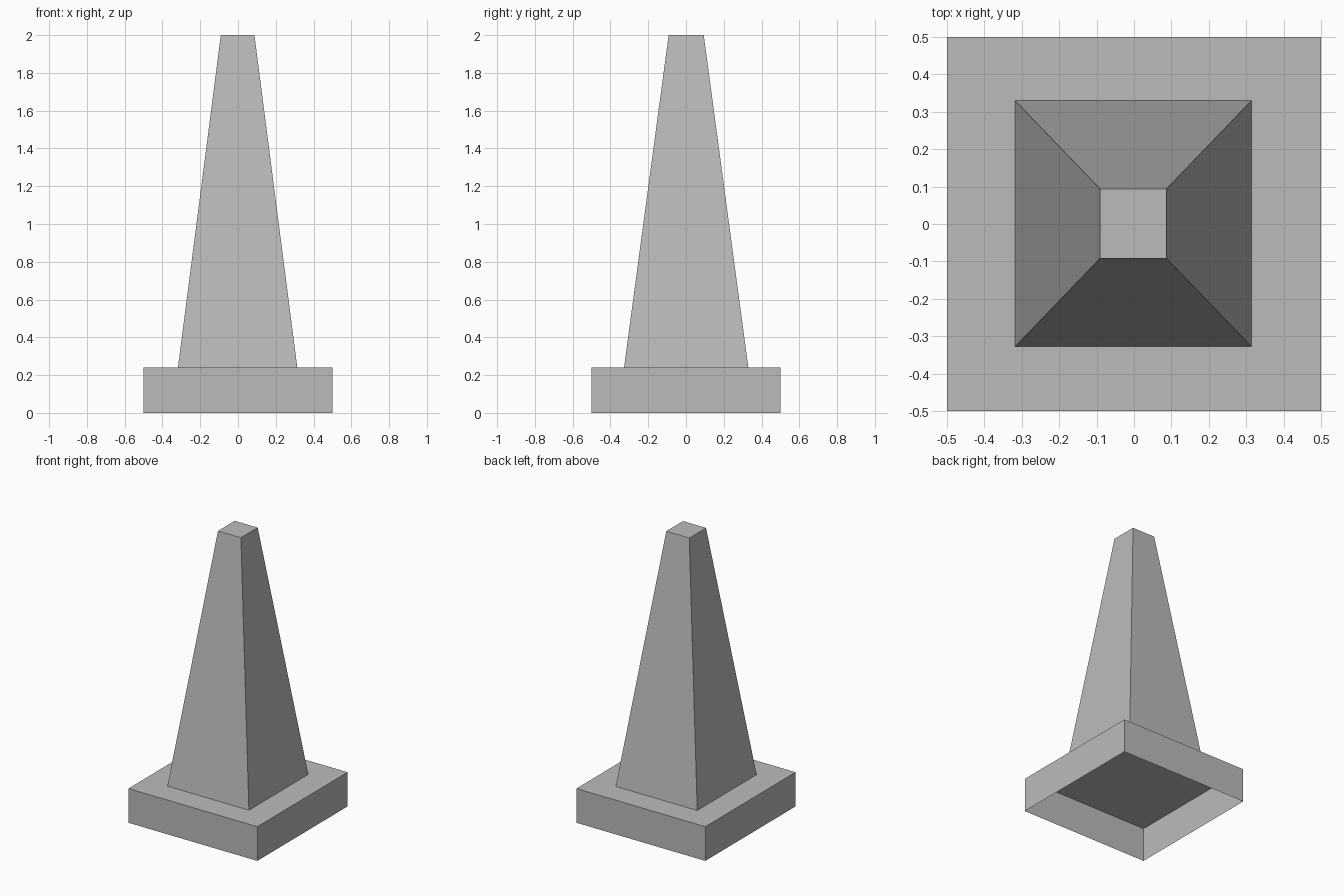
import bpy
import bmesh

default_cube = bpy.data.objects.get("Cube")
if default_cube:
    bpy.data.objects.remove(default_cube, do_unlink=True)

# Single plain grey
grey = bpy.data.materials.new("plain_grey")
grey.use_nodes = True
colour = (0.5, 0.5, 0.5, 1.0)
grey.diffuse_color = colour
grey.node_tree.nodes["Principled BSDF"].inputs["Base Color"].default_value = colour


def open_block(name, bottom, top, z0, z1):
    """Four-sided block with a lid and no underside; bounds are (x0, x1, y0, y1)."""
    bm = bmesh.new()
    bmesh.ops.create_cube(bm, size=2.0)
    underside = [f for f in bm.faces if f.normal.z < -0.5]
    bmesh.ops.delete(bm, geom=underside, context='FACES_ONLY')
    for v in bm.verts:
        x0, x1, y0, y1 = top if v.co.z > 0 else bottom
        v.co = (x1 if v.co.x > 0 else x0,
                y1 if v.co.y > 0 else y0,
                z1 if v.co.z > 0 else z0)
    mesh = bpy.data.meshes.new(name)
    bm.to_mesh(mesh)
    bm.free()
    mesh.materials.append(grey)
    obj = bpy.data.objects.new(name, mesh)
    bpy.context.collection.objects.link(obj)
    return obj


# Hollow square foot
foot = (-0.5, 0.5, -0.5, 0.5)
open_block("base", foot, foot, 0.0, 0.24)

# Tapered square body standing on the foot
open_block("tapered_body", (-0.318, 0.314, -0.328, 0.33),
           (-0.091, 0.087, -0.092, 0.094), 0.24, 2.0)
